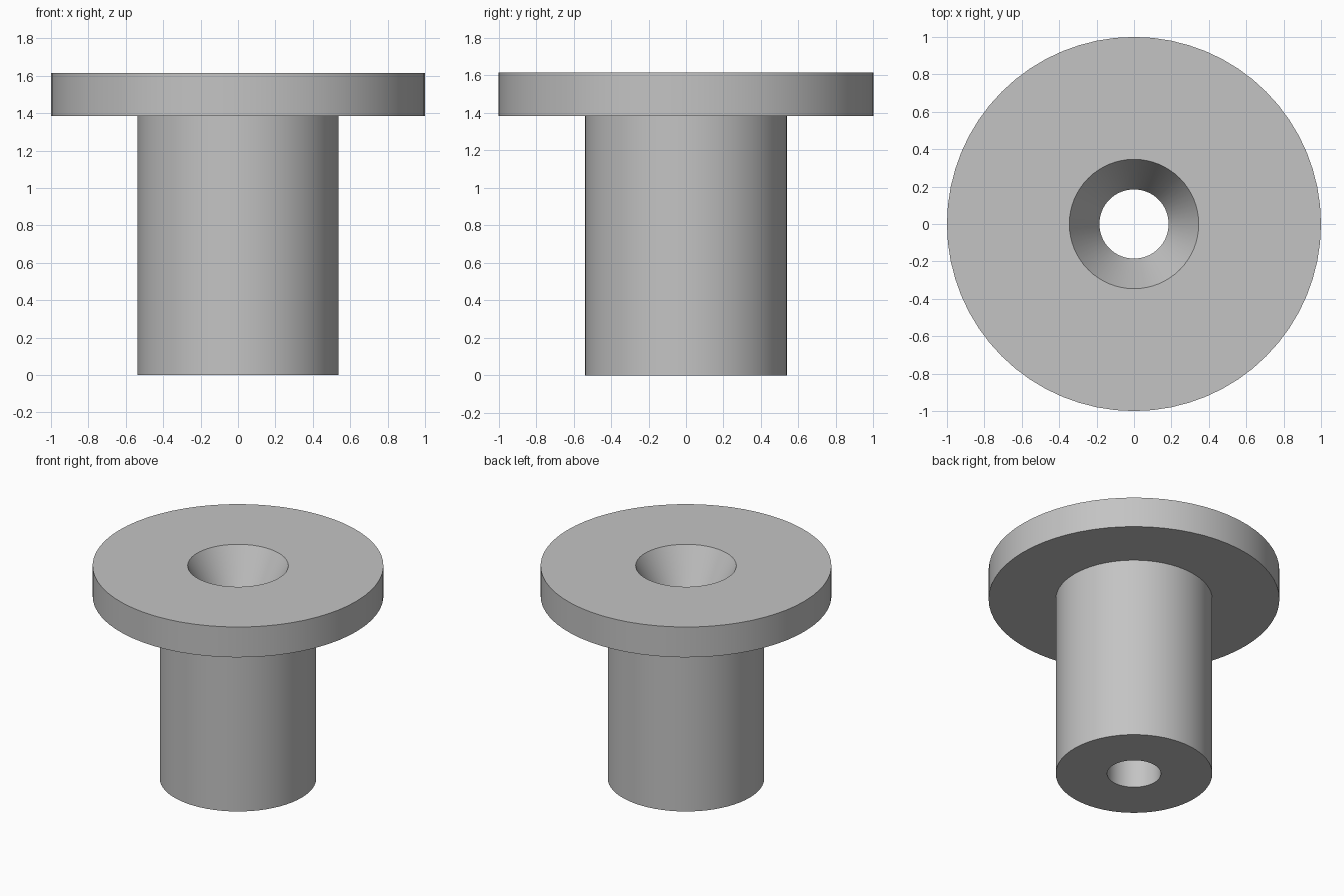
import bpy
import bmesh
import math

cube = bpy.data.objects.get("Cube")
if cube:
    bpy.data.objects.remove(cube, do_unlink=True)

SEGMENTS = 64

# Single grey material
grey = bpy.data.materials.new("plain_grey")
grey.use_nodes = True
colour = (0.55, 0.55, 0.55, 1)
grey.diffuse_color = colour
grey.node_tree.nodes["Principled BSDF"].inputs["Base Color"].default_value = colour


def lathe(name, profile):
    """Revolve a closed (radius, height) profile about the z axis."""
    bm = bmesh.new()
    rings = []
    for i in range(SEGMENTS):
        a = 2 * math.pi * i / SEGMENTS
        rings.append([bm.verts.new((r * math.cos(a), r * math.sin(a), z))
                      for r, z in profile])
    for i, ring in enumerate(rings):
        after = rings[(i + 1) % SEGMENTS]
        for j in range(len(profile)):
            k = (j + 1) % len(profile)
            bm.faces.new((ring[j], after[j], after[k], ring[k]))
    bmesh.ops.recalc_face_normals(bm, faces=bm.faces)
    mesh = bpy.data.meshes.new(name)
    bm.to_mesh(mesh)
    bm.free()
    mesh.materials.append(grey)
    obj = bpy.data.objects.new(name, mesh)
    bpy.context.collection.objects.link(obj)
    bpy.ops.object.select_all(action='DESELECT')
    obj.select_set(True)
    bpy.context.view_layer.objects.active = obj
    bpy.ops.object.shade_smooth_by_angle(angle=math.radians(15))
    return obj


# Flanged bushing: shank, wide flange, countersink and through bore
HEIGHT, FLANGE_BASE, SINK_BASE = 1.615, 1.385, 1.315
FLANGE_R, SHANK_R, SINK_R, BORE_R = 1.0, 0.538, 0.346, 0.185

lathe("flanged_bushing", [
    (BORE_R, 0),
    (SHANK_R, 0),
    (SHANK_R, FLANGE_BASE),
    (FLANGE_R, FLANGE_BASE),
    (FLANGE_R, HEIGHT),
    (SINK_R, HEIGHT),
    (BORE_R, SINK_BASE),
])
